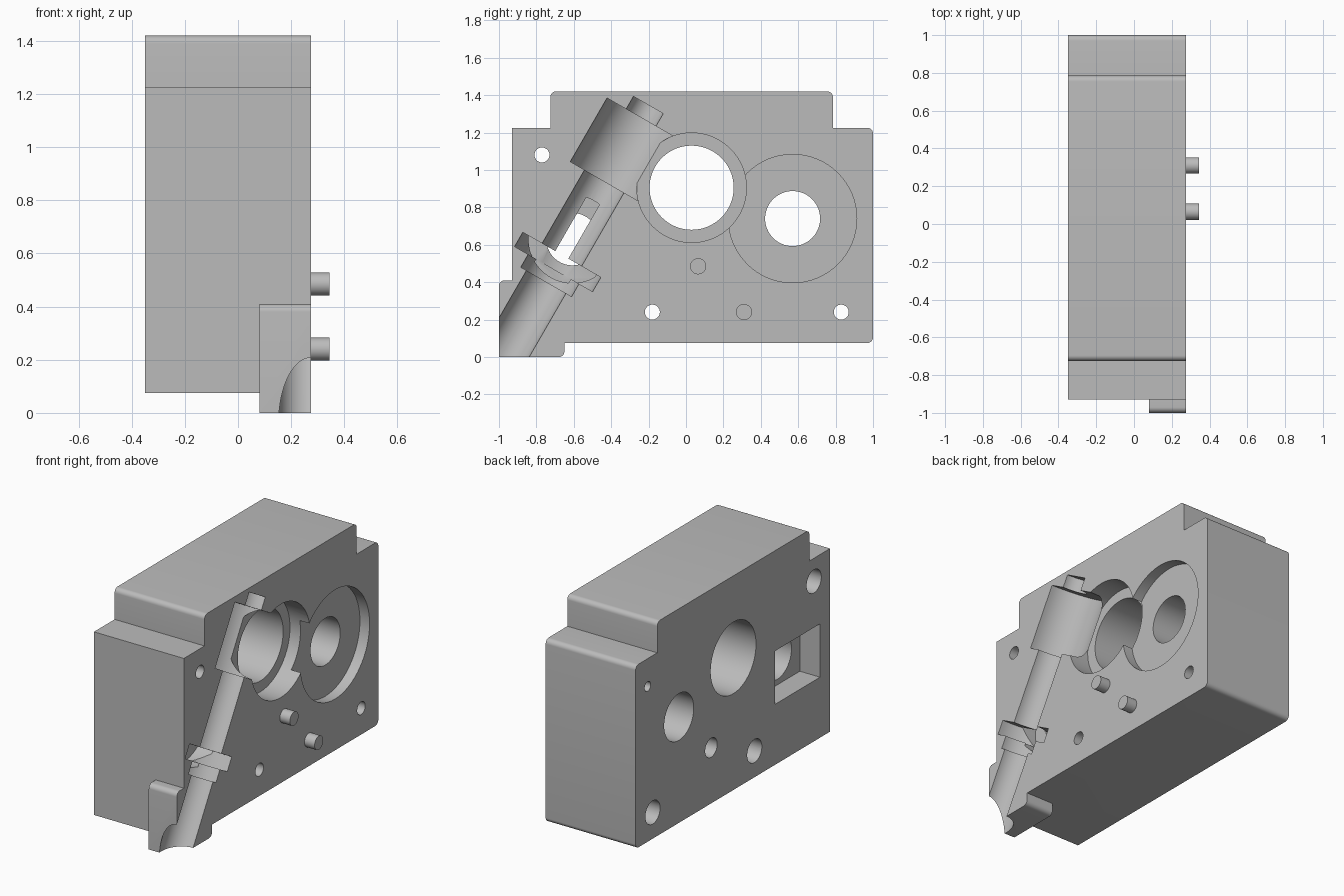
import bpy, bmesh, math
from mathutils import Vector

if "Cube" in bpy.data.objects:
    bpy.data.objects.remove(bpy.data.objects["Cube"], do_unlink=True)

grey = bpy.data.materials.new("machined grey")
grey.use_nodes = True
grey.diffuse_color = (0.5, 0.5, 0.5, 1)
grey.node_tree.nodes["Principled BSDF"].inputs["Base Color"].default_value = (0.5, 0.5, 0.5, 1)

FACE, BACK = 0.275, -0.35       # x of the machined face and of the rear face
R = 0.03                        # outer corner radius


def make_object(name, bm):
    bmesh.ops.recalc_face_normals(bm, faces=bm.faces)
    mesh = bpy.data.meshes.new(name)
    bm.to_mesh(mesh)
    bm.free()
    mesh.materials.append(grey)
    obj = bpy.data.objects.new(name, mesh)
    bpy.context.collection.objects.link(obj)
    return obj


def plate(name, corners, x0, x1):
    """Extrude a (y, z, radius) outline along x, rounding its corners."""
    pts = []
    for i, (y, z, r) in enumerate(corners):
        p = Vector((y, z))
        if r == 0:
            pts.append(p)
            continue
        a = (Vector(corners[i - 1][:2]) - p).normalized() * r
        b = (Vector(corners[(i + 1) % len(corners)][:2]) - p).normalized() * r
        for k in range(9):
            t = k / 8 * math.pi / 2
            pts.append(p + a * (1 - math.sin(t)) + b * (1 - math.cos(t)))
    bm = bmesh.new()
    face = bm.faces.new([bm.verts.new((x0, p.x, p.y)) for p in pts])
    new = bmesh.ops.extrude_face_region(bm, geom=[face])["geom"]
    verts = [v for v in new if isinstance(v, bmesh.types.BMVert)]
    bmesh.ops.translate(bm, verts=verts, vec=(x1 - x0, 0, 0))
    return make_object(name, bm)


def rod(name, start, end, radius):
    """Cylinder between two points."""
    start, end = Vector(start), Vector(end)
    axis = end - start
    bm = bmesh.new()
    bmesh.ops.create_cone(bm, cap_ends=True, segments=64, radius1=radius,
                          radius2=radius, depth=axis.length)
    bm.transform(axis.to_track_quat('Z', 'Y').to_matrix().to_4x4())
    bmesh.ops.translate(bm, verts=bm.verts, vec=(start + end) / 2)
    return make_object(name, bm)


def combine(target, tool, operation):
    mod = target.modifiers.new(operation, 'BOOLEAN')
    mod.operation, mod.object, mod.solver = operation, tool, 'EXACT'
    bpy.context.view_layer.objects.active = target
    bpy.ops.object.modifier_apply(modifier=mod.name)
    bpy.data.objects.remove(tool, do_unlink=True)


# Stepped housing block and the foot at its lower front corner
housing = plate("housing", [
    (-0.93, 0.075, 0), (1, 0.075, R), (1, 1.225, R), (0.785, 1.225, 0),
    (0.785, 1.42, R), (-0.725, 1.42, R), (-0.725, 1.225, 0), (-0.93, 1.225, 0)],
    BACK, FACE)
foot = plate("foot", [(-1, 0, 0), (-0.65, 0, R), (-0.65, 0.41, 0), (-1, 0.41, R)],
             0.08, FACE)
combine(housing, foot, 'UNION')


def bore(y, z, radius, x0, x1):
    combine(housing, rod("bore", (x0, y, z), (x1, y, z), radius), 'DIFFERENCE')


# Two large through bores with recesses in the machined face
bore(0.03, 0.905, 0.225, -0.5, 0.5)
bore(0.03, 0.905, 0.293, 0.135, 0.5)
bore(0.57, 0.74, 0.147, -0.5, 0.5)
bore(0.57, 0.74, 0.343, 0.208, 0.5)

# Bolt holes, counterbored from the rear
for y, z in [(-0.77, 1.08), (-0.18, 0.24), (0.83, 0.24)]:
    bore(y, z, 0.04, -0.5, 0.5)
    bore(y, z, 0.073, -0.5, -0.05)

# Blind holes in the rear face
bore(0.88, 1.05, 0.03, -0.5, -0.15)
bore(0.25, 0.425, 0.06, -0.5, -0.15)

# Rear window, its bore and the inner wheel cavity
window = plate("window", [(-0.83, 0.455, 0), (-0.385, 0.455, 0),
                          (-0.385, 0.79, 0), (-0.83, 0.79, 0)], -0.5, -0.21)
combine(housing, window, 'DIFFERENCE')
bore(-0.607, 0.63, 0.14, -0.3, 0.1)
bore(-0.607, 0.63, 0.235, 0.05, 0.16)

# Stepped half-round shaft channel, tilted sixty degrees
along = Vector((0, math.cos(math.radians(60)), math.sin(math.radians(60))))
across = Vector((0, along.z, -along.y))
origin = Vector((FACE, 0, 0)) - 0.848 * across
for t0, t1, radius in [(-1, 0.8, 0.122), (-0.026, 0.1, 0.157), (0.053, 0.141, 0.241),
                       (0.595, 0.988, 0.21), (0.8, 1.066, 0.092)]:
    combine(housing, rod("channel", origin + along * t0, origin + along * t1, radius),
            'DIFFERENCE')

# Locating pins
pins = [rod(name, (FACE - 0.02, y, z), (0.345, y, z), 0.043)
        for name, y, z in [("upper_pin", 0.065, 0.485), ("lower_pin", 0.31, 0.24)]]

# Smooth the round surfaces, keep the machined edges crisp
for obj in [housing] + pins:
    bpy.ops.object.select_all(action='DESELECT')
    obj.select_set(True)
    bpy.context.view_layer.objects.active = obj
    bpy.ops.object.shade_smooth_by_angle(angle=math.radians(30))
